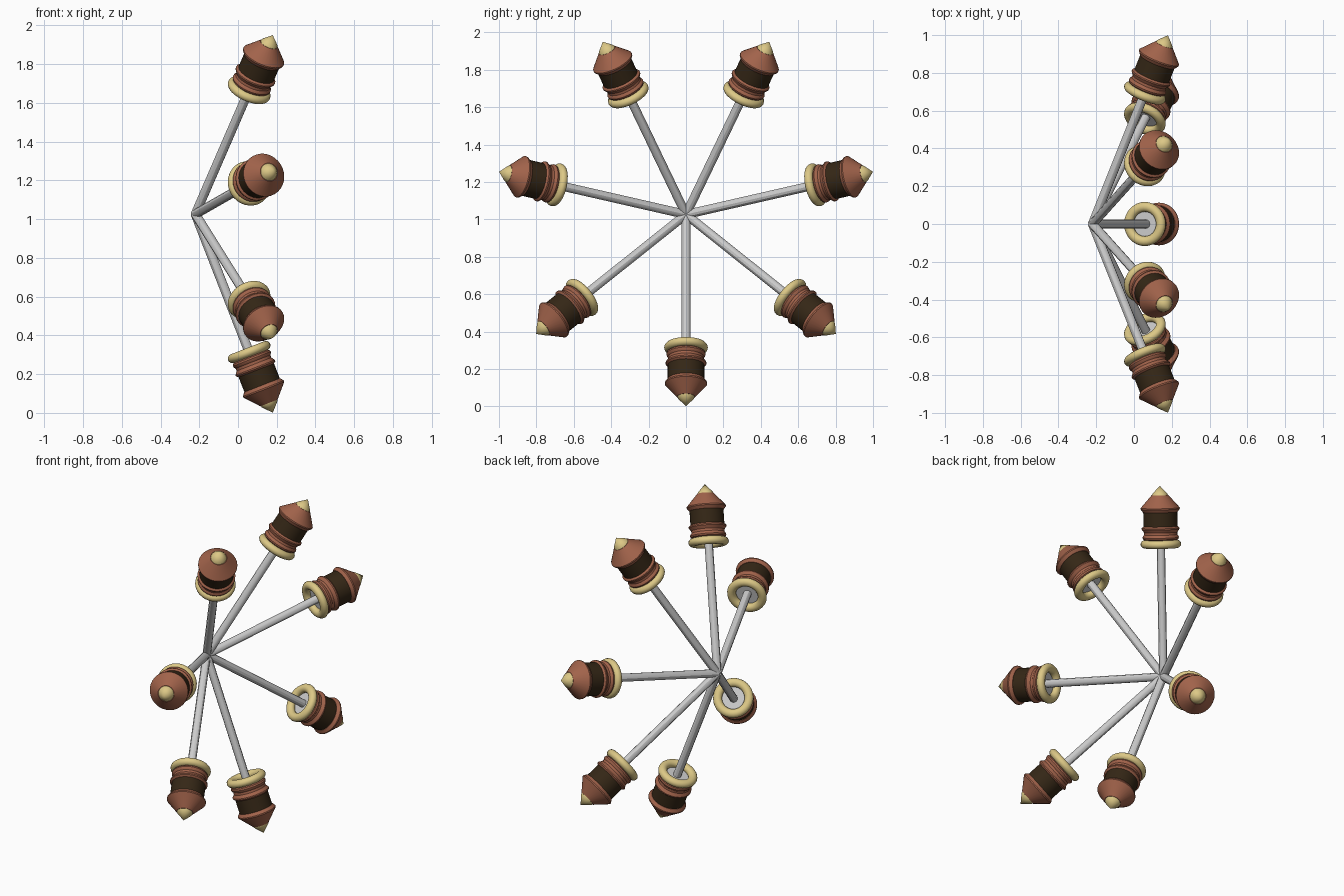
import bpy, bmesh
from math import pi, sin, cos, radians
from mathutils import Matrix, Vector

if "Cube" in bpy.data.objects:
    bpy.data.objects.remove(bpy.data.objects["Cube"])

ARMS = 7
TILT = radians(21.3)          # forward lean of every arm
HUB = Vector((-0.22, 0, 1.026))


def material(name, rgb):
    m = bpy.data.materials.new(name)
    m.diffuse_color = (*rgb, 1)
    m.use_nodes = True
    m.node_tree.nodes["Principled BSDF"].inputs["Base Color"].default_value = m.diffuse_color
    return m


copper = material("copper", (0.36, 0.125, 0.07))
cream = material("cream", (0.72, 0.58, 0.24))
dark = material("dark", (0.035, 0.02, 0.008))


def lathe(name, profile, sides, mat=None, closed=False):
    """Revolve (radius, distance) points around local z."""
    bm = bmesh.new()
    vs = [bm.verts.new((r, 0, d)) for r, d in profile]
    pairs = list(zip(vs, vs[1:])) + ([(vs[-1], vs[0])] if closed else [])
    edges = [bm.edges.new(p) for p in pairs]
    bmesh.ops.spin(bm, geom=vs + edges, cent=(0, 0, 0), axis=(0, 0, 1),
                   angle=2 * pi, steps=sides)
    bmesh.ops.remove_doubles(bm, verts=bm.verts, dist=1e-5)
    bmesh.ops.recalc_face_normals(bm, faces=bm.faces)
    for f in bm.faces:
        f.smooth = True
    me = bpy.data.meshes.new(name)
    bm.to_mesh(me)
    bm.free()
    me.set_sharp_from_angle(angle=radians(30))
    if mat:
        me.materials.append(mat)
    return me


# Torus section for the ring
ring_section = [(0.091 + 0.026 * cos(a), 0.764 + 0.024 * sin(a))
                for a in (2 * pi * i / 14 for i in range(14))]

parts = [
    # Straight rod from the hub into the head
    lathe("rod", [(0, 0), (0.024, 0), (0.024, 0.79), (0, 0.79)], 12),
    # Grey plate seen inside the ring
    lathe("base_plate", [(0, 0.776), (0.085, 0.776), (0.085, 0.79), (0, 0.79)], 32),
    # Cream ring at the back of the head
    lathe("ring", ring_section, 32, cream, True),
    # Collar with rounded bead and flared lip
    lathe("collar", [(0, 0.785), (0.09, 0.785), (0.102, 0.793), (0.105, 0.802),
                     (0.102, 0.811), (0.096, 0.818), (0.096, 0.832), (0.109, 0.85),
                     (0.109, 0.857), (0.098, 0.866), (0, 0.866)], 32, copper),
    # Dark drum
    lathe("drum", [(0, 0.86), (0.098, 0.86), (0.098, 0.955), (0, 0.955)], 32, dark),
    # Conical cap
    lathe("cap", [(0, 0.948), (0.1, 0.948), (0.113, 0.966), (0.113, 0.973),
                  (0.048, 1.046), (0, 1.046)], 32, copper),
    # Cream pointed tip
    lathe("tip", [(0, 1.035), (0.04, 1.035), (0.046, 1.045), (0.043, 1.054),
                  (0, 1.1)], 32, cream),
]

# Repeat the arm around the hub, the first one pointing straight down
for k in range(ARMS):
    place = (Matrix.Translation(HUB) @ Matrix.Rotation(2 * pi * k / ARMS, 4, 'X')
             @ Matrix.Rotation(pi - TILT, 4, 'Y'))
    for me in parts:
        ob = bpy.data.objects.new(f"{me.name}_{k + 1}", me)
        ob.matrix_world = place
        bpy.context.collection.objects.link(ob)
